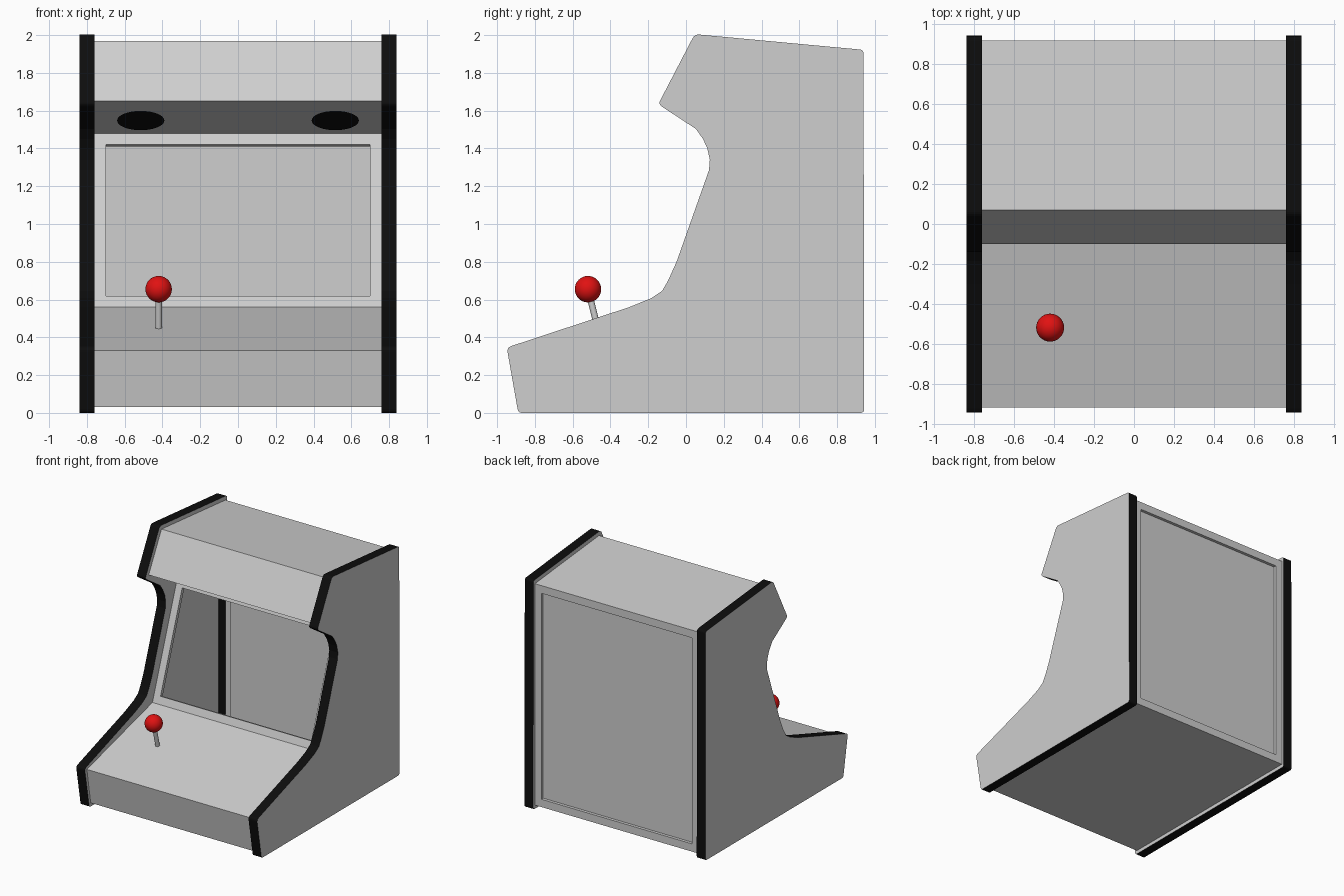
import bpy, bmesh, math
from mathutils import Vector

if "Cube" in bpy.data.objects:
    bpy.data.objects.remove(bpy.data.objects["Cube"])


def material(name, rgb):
    m = bpy.data.materials.new(name)
    m.diffuse_color = (*rgb, 1)
    m.use_nodes = True
    m.node_tree.nodes["Principled BSDF"].inputs["Base Color"].default_value = m.diffuse_color
    return m


GREY = material("cabinet grey", (0.62, 0.62, 0.62))
BLACK = material("trim black", (0.004, 0.004, 0.004))
RED = material("joystick red", (0.75, 0.006, 0.006))

HALF = 0.76    # half width between the side panels
OUTER = 0.84   # outside of the side panels


def finish(bm, name, *mats):
    me = bpy.data.meshes.new(name)
    bm.to_mesh(me)
    bm.free()
    for m in mats:
        me.materials.append(m)
    ob = bpy.data.objects.new(name, me)
    bpy.context.collection.objects.link(ob)
    return ob


def rounded(points, steps=4):
    """Replace corners that have a radius by a short curve."""
    out = []
    for i, (y, z, r) in enumerate(points):
        p = Vector((y, z))
        if not r:
            out.append(p)
            continue
        q = Vector(points[i - 1][:2])
        n = Vector(points[(i + 1) % len(points)][:2])
        a, b = p + (q - p).normalized() * r, p + (n - p).normalized() * r
        for k in range(steps + 1):
            t = k / steps
            out.append(a * (1 - t) ** 2 + p * 2 * t * (1 - t) + b * t * t)
    return out


# Side outline (y, z, corner size), front bottom upwards and round to the back
SIDE = rounded([
    (-0.888, 0, 0.02), (-0.949, 0.346, 0.025), (-0.30, 0.56, 0), (-0.185, 0.607, 0),
    (-0.127, 0.645, 0), (-0.095, 0.70, 0), (-0.05, 0.80, 0), (0.122, 1.286, 0),
    (0.126, 1.34, 0), (0.113, 1.40, 0), (0.09, 1.45, 0), (0.053, 1.503, 0),
    (-0.147, 1.634, 0.022), (0.046, 2.005, 0.025), (0.94, 1.922, 0.02), (0.943, 0, 0.02)])

# Corners of the body between the sides, same direction
BODY = [Vector(p) for p in [
    (-0.87, 0.03), (-0.92, 0.33), (-0.05, 0.56), (0.28, 1.48),
    (-0.10, 1.65), (0.07, 1.97), (0.92, 1.89), (0.92, 0.03)]]


# Side panels: outer face, black edge trim, inner face open where the body meets it
def side_panel(name, s):
    bm = bmesh.new()
    outer = [bm.verts.new((s * OUTER, p.x, p.y)) for p in SIDE]
    inner = [bm.verts.new((s * HALF, p.x, p.y)) for p in SIDE]
    hole = [bm.verts.new((s * HALF, p.x, p.y)) for p in BODY]
    bm.faces.new(outer)
    n = len(SIDE)
    for i in range(n):
        j = (i + 1) % n
        bm.faces.new((outer[i], outer[j], inner[j], inner[i])).material_index = 1
    edges = [bm.edges.get((inner[i - 1], inner[i])) for i in range(n)]
    edges += [bm.edges.new((hole[i - 1], hole[i])) for i in range(len(hole))]
    bmesh.ops.triangle_fill(bm, use_beauty=True, edges=edges, normal=(-s, 0, 0))
    for f in bm.faces:
        if all(abs(abs(v.co.x) - HALF) < 1e-5 for v in f.verts):
            f.material_index = 0
    bmesh.ops.recalc_face_normals(bm, faces=bm.faces)
    finish(bm, name, GREY, BLACK)


side_panel("left_side_panel", -1)
side_panel("right_side_panel", 1)


def corners(a, b, hx, push=Vector((0, 0))):
    a, b = a + push, b + push
    return [(-hx, *a), (hx, *a), (hx, *b), (-hx, *b)]


def outward(a, b):
    d = (b - a).normalized()
    return Vector((-d.y, d.x))


# Flat board, or a frame round a recessed opening when margin is given
def board(name, a, b, margin=0, depth=0.0, closed=False):
    bm = bmesh.new()
    loops = [corners(a, b, HALF)]
    if margin:
        m = (b - a) * margin
        for push in (Vector((0, 0)), outward(a, b) * -depth):
            loops.append(corners(a + m, b - m, HALF - 0.06, push))
    loops = [[bm.verts.new(c) for c in loop] for loop in loops]
    for o, i in zip(loops, loops[1:]):
        for k in range(4):
            j = (k + 1) % 4
            bm.faces.new((o[k], o[j], i[j], i[k]))
    if closed or not margin:
        bm.faces.new(loops[-1])
    finish(bm, name, GREY)


board("front_board", BODY[0], BODY[1])
board("control_panel", BODY[1], BODY[2])
board("screen_frame", BODY[2], BODY[3], 0.065, 0.03)
board("speaker_panel", BODY[3], BODY[4])
board("marquee", BODY[4], BODY[5])
board("top_board", BODY[5], BODY[6])
board("back_door", BODY[6], BODY[7], 0.035, 0.025, True)
board("bottom_board", BODY[7], BODY[0])


# Round speaker plates under the overhang
n2 = outward(BODY[3], BODY[4])
normal = Vector((0, n2.x, n2.y))
mid = BODY[3].lerp(BODY[4], 0.42)
for side, x in (("left", -0.515), ("right", 0.515)):
    bm = bmesh.new()
    bmesh.ops.create_circle(bm, cap_ends=True, segments=32, radius=0.125)
    ob = finish(bm, side + "_speaker", BLACK)
    ob.rotation_euler = normal.to_track_quat('Z', 'Y').to_euler()
    ob.location = Vector((x, mid.x, mid.y)) + normal * 0.004

# Joystick standing square on the control panel
foot, ball = Vector((-0.42, -0.465, 0.44)), Vector((-0.42, -0.519, 0.655))
bpy.ops.mesh.primitive_cylinder_add(
    vertices=20, radius=0.017, depth=(ball - foot).length, location=(foot + ball) / 2,
    rotation=(ball - foot).to_track_quat('Z', 'Y').to_euler())
shaft = bpy.context.object
shaft.name = "joystick_shaft"
shaft.data.materials.append(GREY)
bpy.ops.object.shade_smooth_by_angle(angle=math.radians(40))

bpy.ops.mesh.primitive_uv_sphere_add(segments=32, ring_count=16, radius=0.07, location=ball)
knob = bpy.context.object
knob.name = "joystick_ball"
knob.data.materials.append(RED)
bpy.ops.object.shade_smooth()
